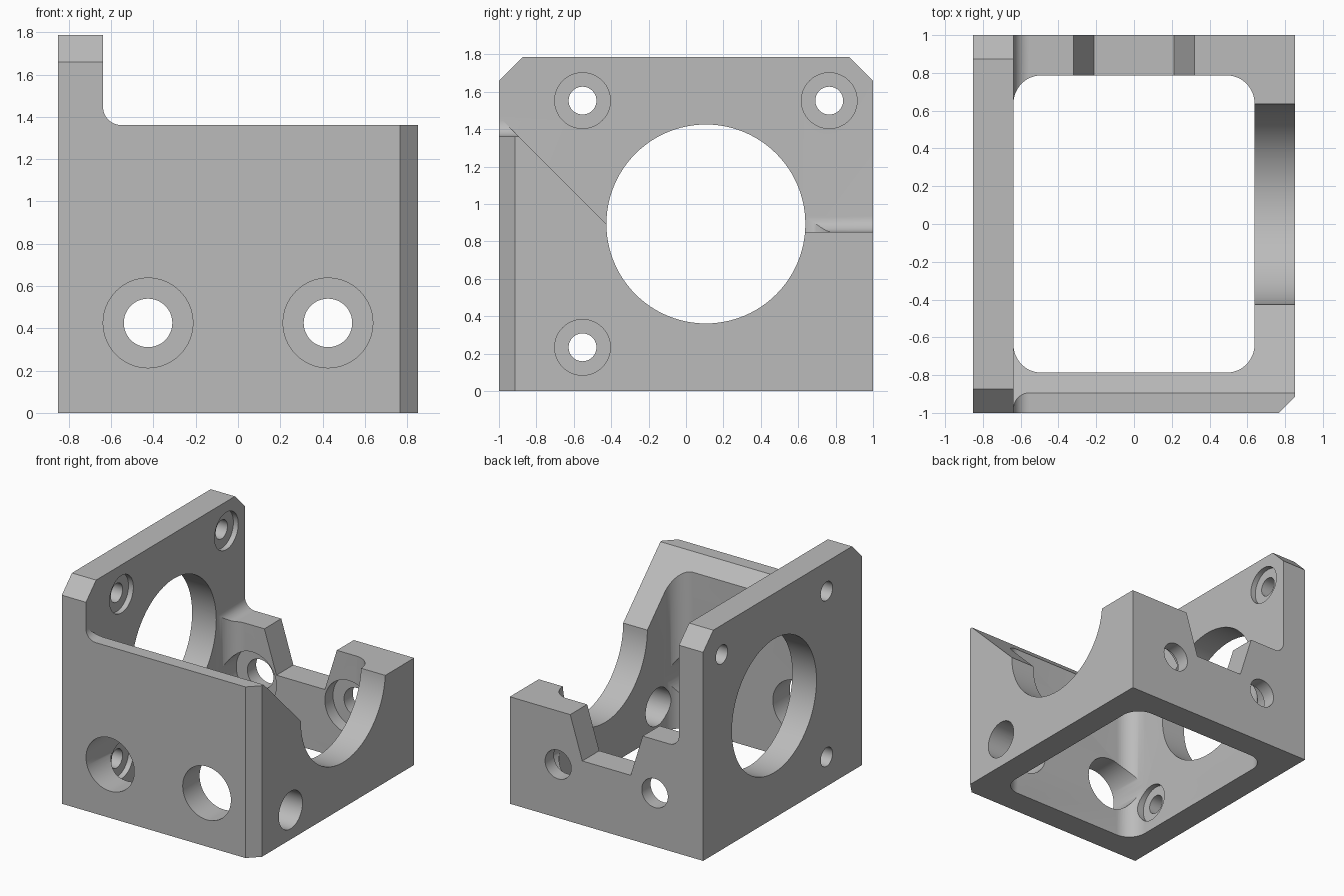
import bpy, bmesh
from math import sin, cos, radians, pi

cube = bpy.data.objects.get("Cube")
if cube:
    bpy.data.objects.remove(cube, do_unlink=True)

S = 2 / 47  # part is laid out in millimetres, then scaled


def prism(name, points, axis, start, end):
    """Extrude a flat outline along an axis; outline uses the other two axes in order."""
    place = {"X": lambda u, v, t: (t, u, v),
             "Y": lambda u, v, t: (u, t, v),
             "Z": lambda u, v, t: (u, v, t)}[axis]
    bm = bmesh.new()
    low = [bm.verts.new([c * S for c in place(u, v, start)]) for u, v in points]
    high = [bm.verts.new([c * S for c in place(u, v, end)]) for u, v in points]
    bm.faces.new(low)
    bm.faces.new(high)
    n = len(points)
    for i in range(n):
        j = (i + 1) % n
        bm.faces.new((low[i], low[j], high[j], high[i]))
    bmesh.ops.recalc_face_normals(bm, faces=bm.faces)
    mesh = bpy.data.meshes.new(name)
    bm.to_mesh(mesh)
    bm.free()
    obj = bpy.data.objects.new(name, mesh)
    bpy.context.collection.objects.link(obj)
    return obj


def arc(u, v, r, a0, a1, steps=12):
    angles = [radians(a0 + (a1 - a0) * i / steps) for i in range(steps + 1)]
    return [(u + r * cos(a), v + r * sin(a)) for a in angles]


def circle(u, v, r, steps=64):
    return arc(u, v, r, 0, 360, steps)[:-1]


# Main body with clipped top corners
body = prism("motor_bracket",
             [(-23.5, 0), (23.5, 0), (23.5, 39), (20.5, 42), (-20.5, 42), (-23.5, 39)],
             "X", -20, 20)


# Space above a wall, with a fillet against the tall plate
def above(height):
    return arc(-13, height + 2, 2, 180, 270) + [(30, height), (30, 60), (-15, 60)]


cutters = [
    prism("front_space", above(32), "Y", -30, 3),
    prism("back_space", above(20), "Y", 3, 30),
    # Sloped top of the side wall and front wall
    prism("slope", [(-40, 51), (-10, 21), (5, 21), (5, 51)], "X", -15, 30),
]

# Open pocket with rounded corners
pocket = []
for su, sv, a in ((1, 1, 0), (-1, 1, 90), (-1, -1, 180), (1, -1, 270)):
    pocket += arc(su * 11.5, sv * 15, 3.5, a, a + 90)
cutters.append(prism("pocket", pocket, "Z", -5, 65))

# Clipped front corner, back notch and large bore
cutters += [
    prism("corner_clip", [(18, -23.5), (20, -21.5), (24, -21.5), (24, -27.5), (14, -27.5)], "Z", -5, 65),
    prism("notch", [(-10, 28), (-5, 12), (5, 12), (10, 28)], "Y", 15, 30),
    prism("bore", circle(2.5, 21, 12.5, 96), "X", -30, 30),
]

# Plate screw holes with counterbores that run on through the side wall
for y, z in ((-13, 5.5), (-13, 36.5), (18, 36.5)):
    cutters.append(prism("screw_hole", circle(y, z, 1.75, 40), "X", -30, 0))
    cutters.append(prism("screw_head", circle(y, z, 3.5), "X", -16, 30))

# Back wall bolt holes, reached through wide holes in the front wall
for x in (-10, 10):
    cutters.append(prism("bolt_hole", circle(x, 10, 2.7, 48), "Y", 0, 30))
    cutters.append(prism("bolt_head", circle(x, 10, 4.99), "Y", -30, 20.9))

for cutter in cutters:
    cutter.hide_render = True
    mod = body.modifiers.new(cutter.name, "BOOLEAN")
    mod.operation = "DIFFERENCE"
    mod.solver = "EXACT"
    mod.object = cutter

# Bake the cuts and drop the cutters
graph = bpy.context.evaluated_depsgraph_get()
baked = bpy.data.meshes.new_from_object(body.evaluated_get(graph))
body.modifiers.clear()
body.data = baked
for cutter in cutters:
    bpy.data.objects.remove(cutter, do_unlink=True)

# Plain grey material
grey = bpy.data.materials.new("plain_grey")
grey.use_nodes = True
colour = (0.5, 0.5, 0.5, 1)
grey.diffuse_color = colour
grey.node_tree.nodes["Principled BSDF"].inputs["Base Color"].default_value = colour
body.data.materials.clear()
body.data.materials.append(grey)

bpy.ops.object.select_all(action="DESELECT")
body.select_set(True)
bpy.context.view_layer.objects.active = body
bpy.ops.object.shade_smooth_by_angle(angle=radians(30))
